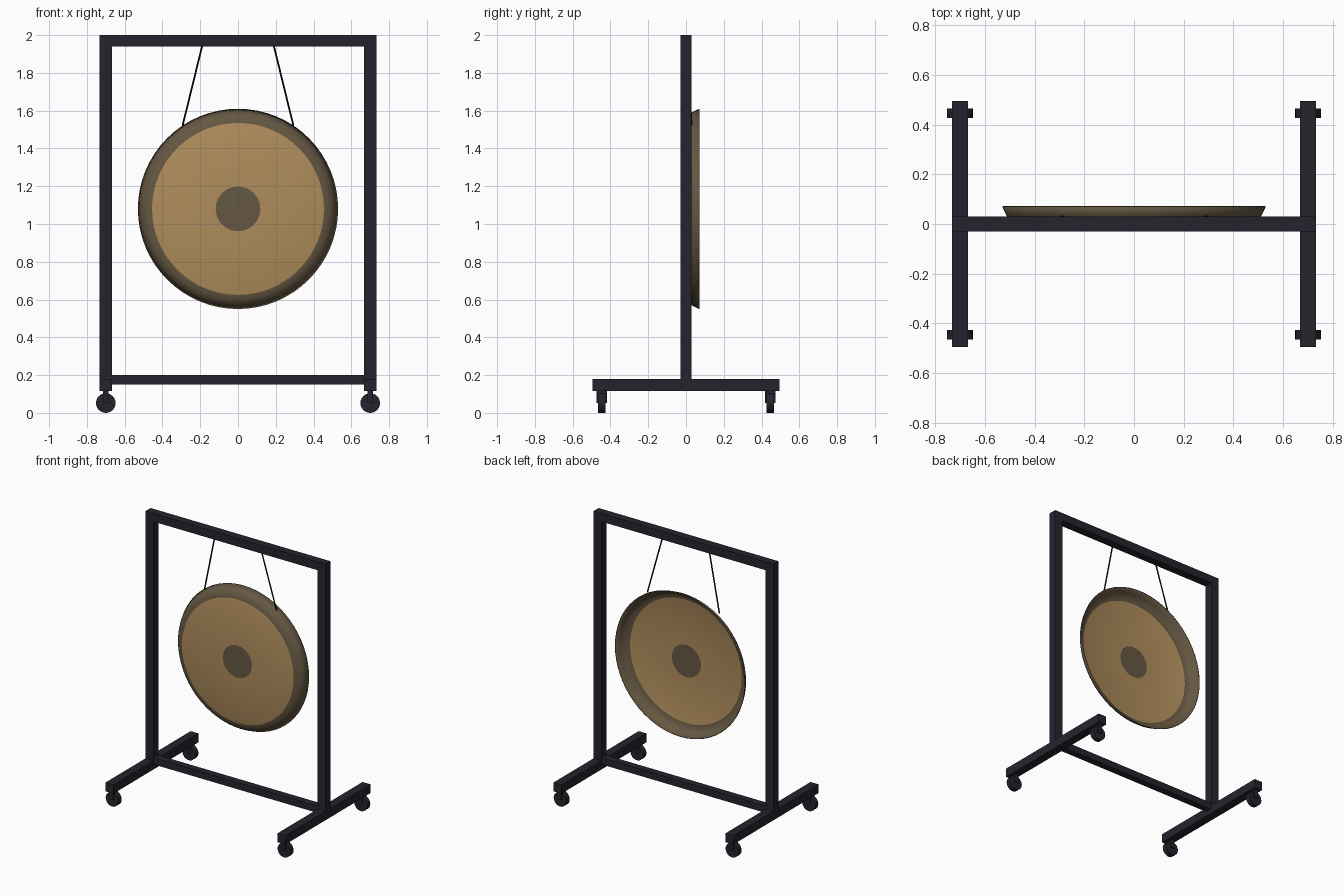
import bpy, bmesh, math
from mathutils import Vector

if "Cube" in bpy.data.objects:
    bpy.data.objects.remove(bpy.data.objects["Cube"])


def material(name, rgb):
    m = bpy.data.materials.new(name)
    m.diffuse_color = (*rgb, 1)
    m.use_nodes = True
    m.node_tree.nodes["Principled BSDF"].inputs["Base Color"].default_value = m.diffuse_color
    return m


FRAME = material("dark frame", (0.0185, 0.0176, 0.027))
CORD = material("black cord", (0.008, 0.008, 0.010))
BRASS = material("brass face", (0.43, 0.265, 0.107))
BRONZE = material("dark bronze", (0.130, 0.097, 0.055))


def box(name, lo, hi, mat):
    lo, hi = Vector(lo), Vector(hi)
    bpy.ops.mesh.primitive_cube_add(size=1, location=(lo + hi) / 2)
    o = bpy.context.object
    o.name = name
    o.scale = hi - lo
    bpy.ops.object.transform_apply(location=False, rotation=False, scale=True)
    o.data.materials.append(mat)
    return o


def rod(name, a, b, r, mat, sides):
    a, b = Vector(a), Vector(b)
    d = b - a
    bpy.ops.mesh.primitive_cylinder_add(vertices=sides, radius=r, depth=d.length,
                                        location=(a + b) / 2)
    o = bpy.context.object
    o.name = name
    o.rotation_euler = d.to_track_quat('Z', 'Y').to_euler()
    o.data.materials.append(mat)
    bpy.ops.object.shade_smooth_by_angle(angle=math.radians(35))
    return o


# Frame rails
box("top_beam", (-0.668, -0.03, 1.94), (0.668, 0.03, 2.0), FRAME)
box("bottom_rail", (-0.668, -0.025, 0.15), (0.668, 0.025, 0.20), FRAME)

for s, side in ((-1, "left"), (1, "right")):
    # Post, foot and casters on each side
    x = 0.7 * s
    box(side + "_post", (x - 0.032, -0.03, 0.18), (x + 0.032, 0.03, 2.0), FRAME)
    box(side + "_foot", (x - 0.032, -0.495, 0.115), (x + 0.032, 0.495, 0.18), FRAME)
    for t, end in ((-1, "front"), (1, "back")):
        y = 0.446 * t
        box(f"{side}_{end}_caster_fork", (x - 0.015, y - 0.027, 0.052),
            (x + 0.015, y + 0.027, 0.116), FRAME)
        rod(f"{side}_{end}_wheel", (x, y - 0.019, 0.052), (x, y + 0.019, 0.052),
            0.052, FRAME, 24)
    # Hanging cord
    rod(side + "_cord", (0.188 * s, 0, 1.95), (0.293 * s, 0.03, 1.522), 0.005, CORD, 8)

# Gong: shallow dish, open at the back, turned around the y axis
SIDES, CZ = 64, 1.08
PROFILE = [(0.118, -0.008), (0.455, -0.002), (0.482, 0.006), (0.500, 0.018),
           (0.512, 0.033), (0.530, 0.070)]
bm = bmesh.new()
rings = []
for r, y in PROFILE:
    rings.append([bm.verts.new((r * math.cos(2 * math.pi * i / SIDES), y,
                                CZ + r * math.sin(2 * math.pi * i / SIDES)))
                  for i in range(SIDES)])
boss = bm.faces.new(rings[0][::-1])
boss.normal_update()
if boss.normal.y > 0:
    boss.normal_flip()
boss.material_index = 1
for k in range(len(rings) - 1):
    a, b = rings[k], rings[k + 1]
    for i in range(SIDES):
        j = (i + 1) % SIDES
        f = bm.faces.new((b[i], b[j], a[j], a[i]))
        f.material_index = 0 if k == 0 else 1   # brass face, dark rim
mesh = bpy.data.meshes.new("gong")
bm.to_mesh(mesh)
bm.free()
mesh.materials.append(BRASS)
mesh.materials.append(BRONZE)
gong = bpy.data.objects.new("gong", mesh)
bpy.context.collection.objects.link(gong)
bpy.ops.object.select_all(action='DESELECT')
gong.select_set(True)
bpy.context.view_layer.objects.active = gong
bpy.ops.object.shade_smooth_by_angle(angle=math.radians(30))
wall = gong.modifiers.new("wall", 'SOLIDIFY')
wall.thickness = 0.004
wall.offset = -1
